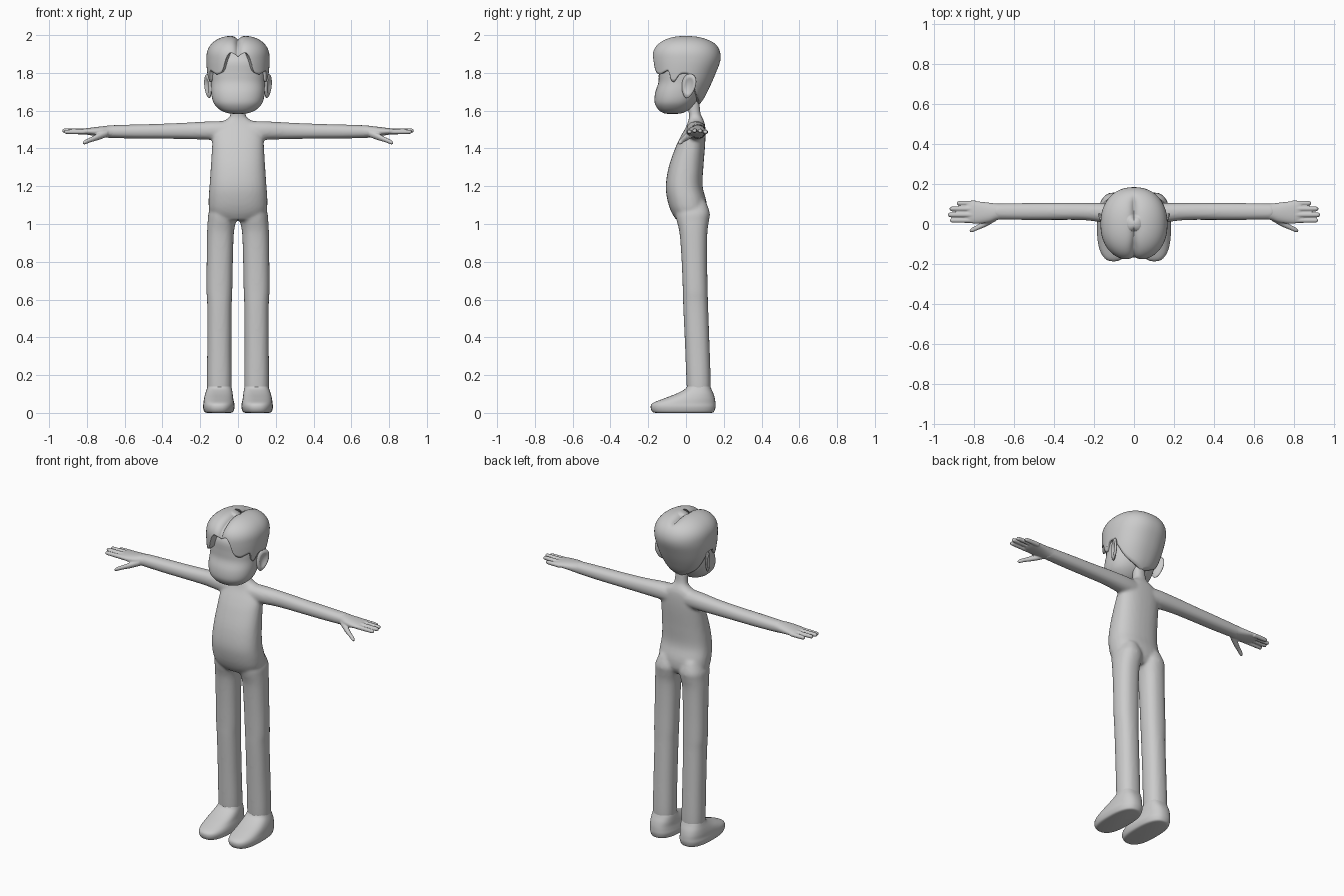
import bpy, bmesh, math

GREY = bpy.data.materials.new("plain grey")
GREY.diffuse_color = (0.6, 0.6, 0.6, 1)


def spline(rows, steps):
    """Resample rows of numbers with a smooth curve through them."""
    out = []
    for i in range(len(rows) - 1):
        p0, p1 = rows[max(i - 1, 0)], rows[i]
        p2, p3 = rows[i + 1], rows[min(i + 2, len(rows) - 1)]
        for k in range(steps):
            t = k / steps
            out.append([b + 0.5 * t * (c - a + t * (2 * a - 5 * b + 4 * c - d + t * (3 * (b - c) + d - a)))
                        for a, b, c, d in zip(p0, p1, p2, p3)])
    return out + [list(rows[-1])]


def stitch(bm, rings, caps=True):
    """Join rings of vertices with quads and close the ends."""
    for r, s in zip(rings, rings[1:]):
        n = len(r)
        for j in range(n):
            bm.faces.new((r[j], r[(j + 1) % n], s[(j + 1) % n], s[j]))
    if caps:
        bm.faces.new(rings[0])
        bm.faces.new(rings[-1])


def loft(bm, rows, axis="z", side=1, power=2.2, n=32, steps=4):
    """Rows are (station, a0, a1, b0, b1): a and b are the two extents across the axis."""
    rings = []
    for s, a0, a1, b0, b1 in spline(rows, steps):
        ring = []
        for j in range(n):
            t = 2 * math.pi * j / n
            c, d = math.cos(t), math.sin(t)
            a = (a0 + a1) / 2 + (a1 - a0) / 2 * math.copysign(abs(c) ** (2 / power), c)
            b = (b0 + b1) / 2 + (b1 - b0) / 2 * math.copysign(abs(d) ** (2 / power), d)
            p = (a, b, s) if axis == "z" else (s, a, b)
            ring.append(bm.verts.new((p[0] * side, p[1], p[2])))
        rings.append(ring)
    stitch(bm, rings)


def finish(name, bm, voxel=0, smooth=0):
    bmesh.ops.recalc_face_normals(bm, faces=bm.faces[:])
    for f in bm.faces:
        f.smooth = True
    me = bpy.data.meshes.new(name)
    bm.to_mesh(me)
    bm.free()
    ob = bpy.data.objects.new(name, me)
    bpy.context.collection.objects.link(ob)
    me.materials.append(GREY)
    if voxel:
        m = ob.modifiers.new("blend", "REMESH")
        m.mode, m.voxel_size, m.use_smooth_shade = "VOXEL", voxel, True
        m = ob.modifiers.new("soften", "SMOOTH")
        m.factor, m.iterations = 0.5, smooth
    return ob


# Body: torso, neck, arms and legs blended into one skin
torso = [(1.02, -.10, .10, -.05, .085), (1.06, -.148, .148, -.076, .108), (1.12, -.156, .156, -.097, .108),
         (1.2, -.151, .151, -.107, .088), (1.3, -.144, .144, -.092, .092), (1.4, -.138, .138, -.058, .1),
         (1.46, -.134, .134, -.03, .103), (1.51, -.118, .118, -.002, .102), (1.54, -.085, .085, .01, .097),
         (1.562, -.05, .05, .016, .087), (1.59, -.038, .038, .014, .076), (1.67, -.036, .036, .0, .07)]
arm = [(.06, .0, .1, 1.44, 1.545), (.14, .005, .105, 1.445, 1.544), (.25, .019, .106, 1.449, 1.538),
       (.4, .02, .106, 1.451, 1.531), (.55, .02, .105, 1.452, 1.527), (.7, .022, .102, 1.456, 1.522)]
leg = [(.07, .04, .158, .01, .125), (.15, .033, .164, .003, .131), (.35, .034, .163, -.005, .125),
       (.57, .033, .163, -.015, .117), (.65, .03, .167, -.017, .115), (.8, .027, .166, -.023, .112),
       (.95, .022, .164, -.034, .113), (1.02, .01, .16, -.05, .122), (1.06, .008, .156, -.055, .126),
       (1.12, .03, .13, -.04, .105)]
bm = bmesh.new()
loft(bm, torso, power=2.4)
for s in (1, -1):
    loft(bm, arm, "x", s)
    loft(bm, leg, "z", s, 2.3)
finish("body", bm, 0.009, 6)

# Hands: palm, four fingers and a thumb
palm = [(.62, .023, .102, 1.456, 1.523), (.68, .021, .102, 1.457, 1.521), (.72, .008, .106, 1.461, 1.517),
        (.77, .002, .112, 1.468, 1.511), (.815, .004, .115, 1.476, 1.505), (.835, .012, .108, 1.483, 1.5)]
fingers = [(.018, 1.488, .92), (.046, 1.494, .93), (.076, 1.493, .922), (.104, 1.487, .886)]
for s, label in ((1, "left"), (-1, "right")):
    bm = bmesh.new()
    loft(bm, palm, "x", s)
    for y, z, tip in fingers:
        rows = [(x, y - r, y + r, z - r, z + r) for x, r in
                ((.79, .013), (.85, .0125), (tip - .014, .0115), (tip - .004, .009), (tip, .004))]
        loft(bm, rows, "x", s, 2, 12, 3)
    thumb = [(.69, .035, 1.482, .02), (.74, .005, 1.462, .018), (.78, -.016, 1.446, .0135),
             (.81, -.03, 1.433, .012), (.822, -.035, 1.428, .005)]
    loft(bm, [(x, y - r, y + r, z - r, z + r) for x, y, z, r in thumb], "x", s, 2, 14, 3)
    finish(label + "_hand", bm, 0.004, 3)

# Feet
foot = [(0, .04, .165, -.16, .135), (.006, .026, .178, -.178, .148), (.03, .018, .185, -.187, .156),
        (.052, .02, .183, -.176, .156), (.075, .025, .18, -.12, .153), (.1, .028, .174, -.055, .146),
        (.125, .032, .166, -.007, .135), (.145, .037, .16, .008, .127)]
for s, label in ((1, "left"), (-1, "right")):
    bm = bmesh.new()
    loft(bm, foot, "z", s, 2.5, 40)
    finish(label + "_foot", bm)

# Head
head = [(1.583, -.02, .02, -.095, -.05), (1.587, -.055, .055, -.118, -.02), (1.602, -.092, .092, -.143, .012),
        (1.63, -.122, .122, -.162, .042), (1.66, -.136, .136, -.167, .062), (1.7, -.142, .142, -.162, .078),
        (1.75, -.143, .143, -.146, .092), (1.8, -.146, .146, -.144, .11), (1.87, -.14, .14, -.14, .13),
        (1.93, -.09, .09, -.09, .09)]
bm = bmesh.new()
loft(bm, head, power=2.3, n=48)
finish("head", bm)

# Ears: flattened ovals with a hollow on the outer side
for s, label in ((1, "left"), (-1, "right")):
    bm = bmesh.new()
    bmesh.ops.create_uvsphere(bm, u_segments=32, v_segments=24, radius=1)
    for v in bm.verts:
        x, y, z = v.co
        hollow = max(0, 1 - (y * y + z * z) / 0.5) if x > 0 else 0
        x -= 1.1 * hollow
        y *= 1 + 0.2 * z
        v.co = (s * (.158 + .014 * x + .014 * y + .006 * z), .014 + .036 * y + .012 * z, 1.731 + .064 * z - .006 * y)
    finish(label + "_ear", bm)

# Hair: a dome whose lower edge dips into fringe, sideburns and nape, with a centre parting
sides = spline([(1.62, -.1, .06, .075), (1.66, -.15, .092, .115), (1.7, -.165, .113, .14), (1.75, -.172, .137, .155),
                (1.8, -.178, .158, .163), (1.85, -.183, .178, .167), (1.88, -.184, .184, .167)], 5)
edge = spline([(0, 1.895), (7, 1.905), (14, 1.905), (20, 1.875), (25, 1.83), (31, 1.802), (42, 1.792), (54, 1.805),
               (63, 1.81), (68, 1.765), (75, 1.752), (80, 1.775), (86, 1.795), (98, 1.79), (108, 1.75),
               (125, 1.69), (145, 1.655), (180, 1.625)], 4)


def lookup(rows, x):
    for p, q in zip(rows, rows[1:]):
        if x <= q[0]:
            t = max(0, (x - p[0]) / (q[0] - p[0]))
            return [a + t * (b - a) for a, b in zip(p, q)]
    return rows[-1]


def hair_point(angle, z, scale=1):
    _, yf, yb, hx = lookup(sides, min(z, 1.88))
    if z > 1.88:
        scale *= max(0.02, 1 - ((z - 1.88) / .12) ** 2.3) ** (1 / 2.3)
    sn, cs = math.sin(angle), math.cos(angle)
    x = hx * scale * math.copysign(abs(sn) ** .9, sn)
    y = (yf + yb) / 2 - (yb - yf) / 2 * scale * math.copysign(abs(cs) ** .9, cs)
    part = math.exp(-abs(x) / .018) * min(1, max(0, (.15 - y) / .05))
    if z > 1.84:
        up = min(1, (z - 1.84) / .14)
        z -= .026 * part * up
        if y < -.05:
            y += .025 * part * min(1, (-.05 - y) / .08)
    return x, y, z


N, ROWS = 144, 26
bm = bmesh.new()
rings = []
for k in range(-2, ROWS):
    ring = []
    for j in range(N):
        deg = 360 * j / N
        low = lookup(edge, min(deg, 360 - deg))[1]
        if k < 0:
            co = hair_point(math.radians(deg), low + (.012 if k == -2 else .001), .72 if k == -2 else .965)
        else:
            co = hair_point(math.radians(deg), low + (2.0 - low) * math.sin(k / (ROWS - 1) * math.pi / 2))
        ring.append(bm.verts.new(co))
    rings.append(ring)
stitch(bm, rings, False)
centre = bm.verts.new((0, 0, 1.974))
for j in range(N):
    bm.faces.new((rings[-1][j], rings[-1][(j + 1) % N], centre))
finish("hair", bm)
